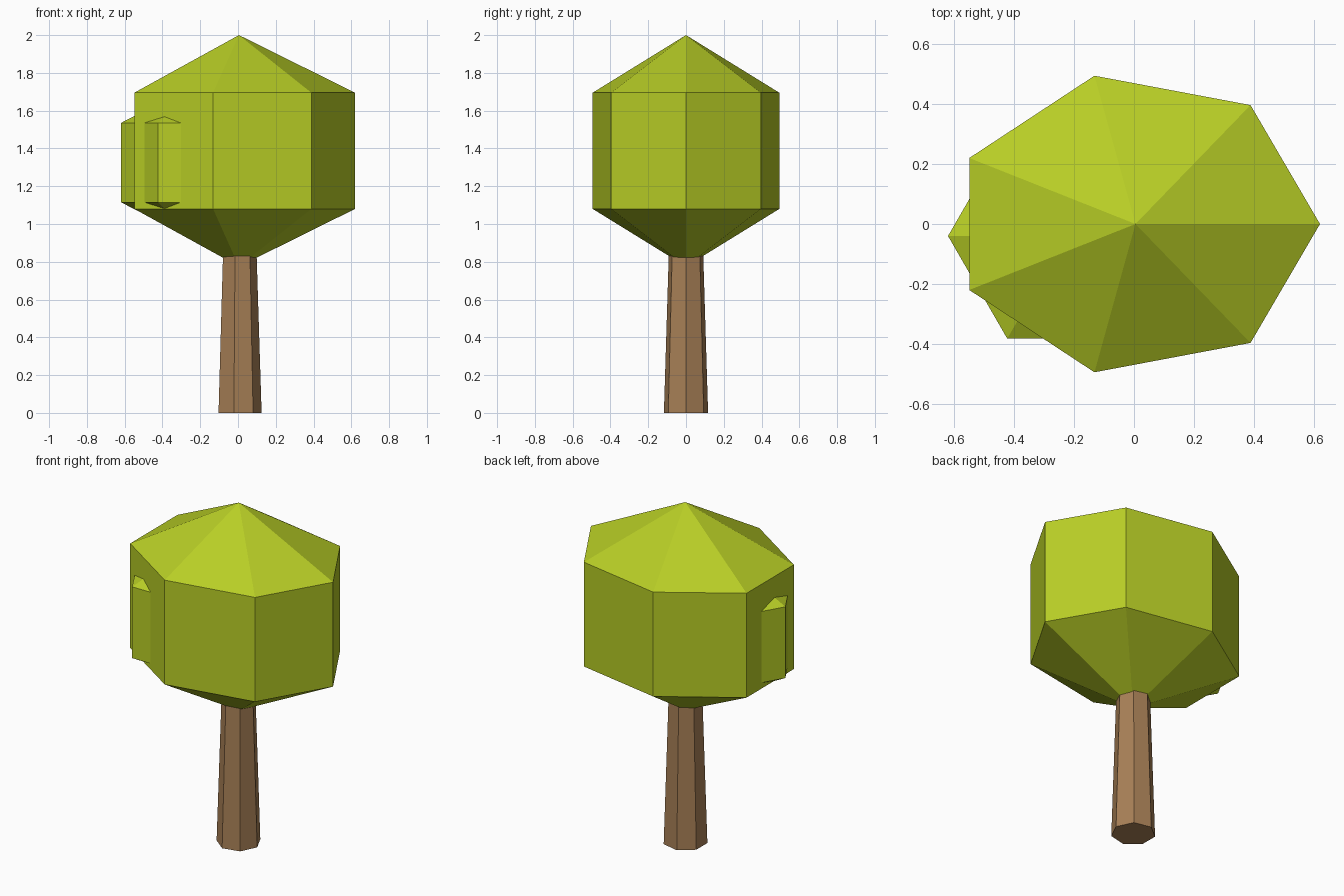
import bpy
import bmesh
from math import cos, sin, tau

cube = bpy.data.objects.get("Cube")
if cube:
    bpy.data.objects.remove(cube, do_unlink=True)


def make_material(name, rgb):
    mat = bpy.data.materials.new(name)
    mat.use_nodes = True
    mat.diffuse_color = (*rgb, 1)
    mat.node_tree.nodes["Principled BSDF"].inputs["Base Color"].default_value = (*rgb, 1)
    return mat


def lathe(name, mat, sides, center, profile):
    """Flat-faced solid from (x radius, y radius, z) rings; zero radius makes a tip."""
    bm = bmesh.new()
    rings = []
    for rx, ry, z in profile:
        count = sides if rx > 0 else 1
        rings.append([bm.verts.new((center[0] + rx * cos(tau * i / sides),
                                    center[1] + ry * sin(tau * i / sides), z))
                      for i in range(count)])
    for low, high in zip(rings, rings[1:]):
        for i in range(sides):
            j = (i + 1) % sides
            corners = [low[i % len(low)], low[j % len(low)],
                       high[j % len(high)], high[i % len(high)]]
            bm.faces.new(list(dict.fromkeys(corners)))
    for ring in (rings[0], rings[-1]):
        if len(ring) > 1:
            bm.faces.new(ring)
    bmesh.ops.recalc_face_normals(bm, faces=bm.faces)
    mesh = bpy.data.meshes.new(name)
    bm.to_mesh(mesh)
    bm.free()
    mesh.materials.append(mat)
    obj = bpy.data.objects.new(name, mesh)
    bpy.context.collection.objects.link(obj)
    return obj


def leaf_block(name, sides, center, rx, ry, bottom, top, cap):
    """Prism of leaves with a pointed cap above and below."""
    return lathe(name, leaf, sides, center,
                 [(0, 0, bottom - cap), (rx, ry, bottom), (rx, ry, top), (0, 0, top + cap)])


leaf = make_material("leaf green", (0.479, 0.617, 0.019))
bark = make_material("bark brown", (0.39, 0.215, 0.093))

# Tapered trunk, running up into the crown
lathe("trunk", bark, 7, (0.005, 0), [(0.12, 0.12, 0), (0.091, 0.091, 0.92)])

# Main crown and the smaller clump poking out of its side
leaf_block("crown", 7, (0.005, 0), 0.615, 0.507, 1.08, 1.695, 0.305)
leaf_block("side_clump", 6, (-0.225, -0.04), 0.395, 0.395, 1.115, 1.535, 0.2)
